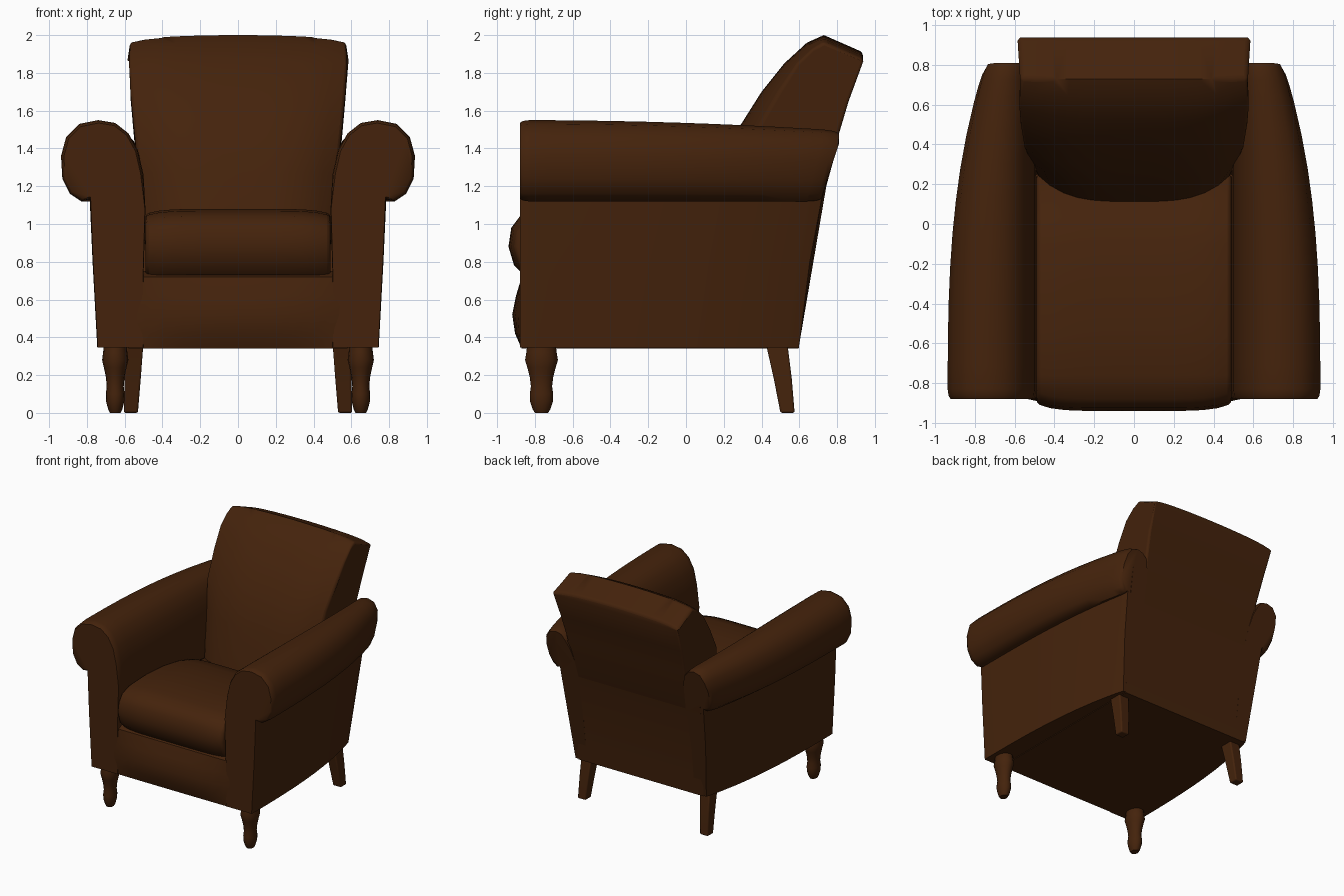
import bpy, bmesh, math

if "Cube" in bpy.data.objects:
    bpy.data.objects.remove(bpy.data.objects["Cube"])

leather = bpy.data.materials.new("dark brown leather")
leather.use_nodes = True
BROWN = (0.058, 0.0165, 0.0035, 1)
leather.diffuse_color = BROWN
leather.node_tree.nodes["Principled BSDF"].inputs["Base Color"].default_value = BROWN


def loft(name, rings, bevel=0.0, smooth=45):
    """Skin closed rings of equal length and cap both ends."""
    bm = bmesh.new()
    rows = [[bm.verts.new(p) for p in ring] for ring in rings]
    n = len(rows[0])
    for a, b in zip(rows, rows[1:]):
        for i in range(n):
            j = (i + 1) % n
            bm.faces.new((a[i], a[j], b[j], b[i]))
    bm.faces.new(rows[0][::-1])
    bm.faces.new(rows[-1])
    bmesh.ops.recalc_face_normals(bm, faces=bm.faces)
    mesh = bpy.data.meshes.new(name)
    bm.to_mesh(mesh)
    bm.free()
    mesh.materials.append(leather)
    obj = bpy.data.objects.new(name, mesh)
    bpy.context.collection.objects.link(obj)
    if bevel:
        mod = obj.modifiers.new("soft edges", 'BEVEL')
        mod.width, mod.segments = bevel, 3
        mod.limit_method, mod.angle_limit = 'ANGLE', math.radians(50)
    bpy.ops.object.select_all(action='DESELECT')
    obj.select_set(True)
    bpy.context.view_layer.objects.active = obj
    bpy.ops.object.shade_smooth_by_angle(angle=math.radians(smooth))
    return obj


def back_y(z):
    """Raked, slightly curved rear line of the chair."""
    h = z - 0.35
    return 0.597 + 0.09 * h + 0.087 * h * h


def span(count):
    return [2 * i / count - 1 for i in range(count + 1)]


# Rolled arms: front outline swept back, narrowing toward the rear, with rounded ends
ARM = [(0.50, 0.345), (0.50, 0.73), (0.49, 1.08), (0.50, 1.26), (0.53, 1.39),
       (0.58, 1.48), (0.65, 1.535), (0.74, 1.55), (0.84, 1.53), (0.91, 1.46),
       (0.937, 1.36), (0.93, 1.24), (0.89, 1.16), (0.83, 1.12), (0.785, 1.13),
       (0.77, 0.80), (0.745, 0.345)]
ARM_STATIONS = [(0, 0.07), (0.01, 0.02), (0.03, 0)]
ARM_STATIONS += [(i / 10, 0) for i in range(1, 10)] + [(0.95, 0), (0.985, 0.02), (1, 0.07)]


def arm_ring(t, inset, side):
    ring = []
    for x, z in ARM:
        narrow = 1 - (0.41 + 0.15 * max(0, (1.13 - z) / 0.785)) * t ** 2.9
        y = -0.88 + t * (min(back_y(z), 0.81) + 0.88)
        if z > 1.11:
            x += (0.72 - x) * inset
            zz = z + (1.33 - z) * inset - 0.055 * t * t * max(0, (z - 1.13) / 0.42)
        else:
            x += (0.62 - x) * inset * 0.3
            zz = z
        ring.append((side * (0.5 + (x - 0.5) * narrow), y, zz))
    return ring


for side, label in ((1, "left"), (-1, "right")):
    loft(label + "_arm", [arm_ring(t, inset, side) for t, inset in ARM_STATIONS], smooth=55)

# Base with bulging front rail and the rear panel
BASE = [(-0.87, 0.34), (-0.905, 0.42), (-0.92, 0.52), (-0.90, 0.62), (-0.87, 0.72),
        (-0.80, 0.75), (0.25, 0.75), (0.45, 1.42), (back_y(1.42), 1.42),
        (back_y(1.1), 1.1), (back_y(0.7), 0.7), (back_y(0.345), 0.34)]
base_rings = []
for u in span(12):
    puff = 1 - abs(u) ** 3
    base_rings.append([(u * (0.58 + 0.08 * max(0, z - 0.4)),
                        -0.868 + (y + 0.868) * puff if y < -0.86 else y, z)
                       for y, z in BASE])
loft("base_frame", base_rings)

# Seat cushion, crowned and sinking toward the rear
CUSHION = [(-0.86, 0.73), (-0.91, 0.78), (-0.94, 0.88), (-0.925, 0.98), (-0.88, 1.04),
           (-0.76, 1.07), (-0.55, 1.08), (-0.3, 1.065), (-0.1, 1.03), (0.04, 0.99),
           (0.1, 0.94), (0.25, 0.90), (0.25, 0.73)]
seat_rings = []
for u in span(14):
    edge = abs(u) ** 6
    seat_rings.append([(0.49 * u, y + (0.035 * edge if y < -0.8 else 0),
                        z - (0.025 * edge if z > 0.9 else 0)) for y, z in CUSHION])
loft("seat_cushion", seat_rings, 0.02)

# Raked backrest: y, z, half width, and how far the front rounds back at its sides
BACK = [(0.10, 0.88, 0.49, 0.15), (0.19, 1.27, 0.525, 0.13), (0.28, 1.51, 0.553, 0.10),
        (0.40, 1.70, 0.57, 0.09), (0.52, 1.85, 0.582, 0.07), (0.64, 1.96, 0.58, 0.03),
        (0.73, 2.0, 0.57, 0), (0.935, 1.91, 0.575, 0), (0.938, 1.86, 0.585, 0),
        (back_y(1.65), 1.65, 0.568, 0), (back_y(1.45), 1.45, 0.55, 0),
        (back_y(1.1), 1.1, 0.52, 0), (0.62, 0.88, 0.50, 0)]
back_rings = []
for u in span(14):
    back_rings.append([(u * w, y + side_round * abs(u) ** 3.5,
                        z - (0.02 * u * u + 0.015 * u ** 8 if z > 1.88 else 0))
                       for y, z, w, side_round in BACK])
loft("backrest", back_rings, 0.03)

# Turned front legs and tapered rear legs
TURNING = [(0.37, 0.075), (0.32, 0.08), (0.28, 0.087), (0.24, 0.075), (0.19, 0.062),
           (0.14, 0.056), (0.10, 0.062), (0.06, 0.06), (0.02, 0.047), (0.0, 0.035)]
for side, label in ((1, "left"), (-1, "right")):
    loft(label + "_front_leg",
         [[(side * 0.65 + 0.8 * r * math.cos(k * math.tau / 16),
            -0.765 + r * math.sin(k * math.tau / 16), z) for k in range(16)]
          for z, r in TURNING])
    loft(label + "_rear_leg",
         [[(side * x, y, z) for x, y in ((x0, y0), (x1, y0), (x1, y1), (x0, y1))]
          for z, x0, x1, y0, y1 in ((0.0, 0.53, 0.605, 0.50, 0.575),
                                    (0.18, 0.515, 0.60, 0.465, 0.56),
                                    (0.38, 0.50, 0.595, 0.42, 0.535))], 0.01)
